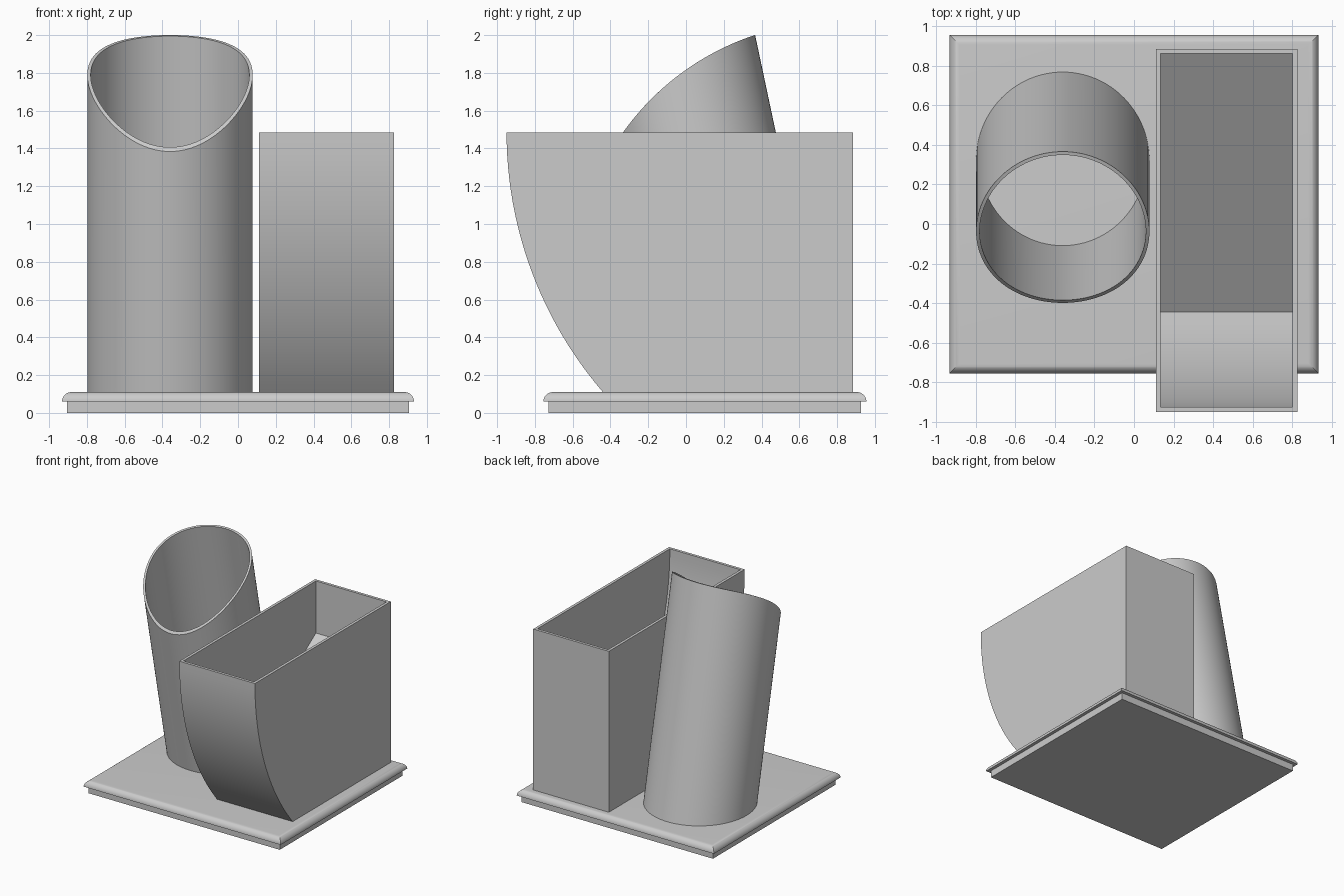
import bpy, bmesh, math

cube = bpy.data.objects.get("Cube")
if cube:
    bpy.data.objects.remove(cube)

grey = bpy.data.materials.new("light grey")
grey.use_nodes = True
colour = (0.6, 0.6, 0.6, 1)
grey.diffuse_color = colour
grey.node_tree.nodes["Principled BSDF"].inputs["Base Color"].default_value = colour


def finish(name, bm):
    bmesh.ops.recalc_face_normals(bm, faces=bm.faces[:])
    mesh = bpy.data.meshes.new(name)
    bm.to_mesh(mesh)
    bm.free()
    mesh.materials.append(grey)
    ob = bpy.data.objects.new(name, mesh)
    bpy.context.collection.objects.link(ob)
    bpy.ops.object.select_all(action='DESELECT')
    ob.select_set(True)
    bpy.context.view_layer.objects.active = ob
    bpy.ops.object.shade_smooth_by_angle(angle=math.radians(30))
    return ob


def add_ring(bm, points):
    return [bm.verts.new(p) for p in points]


def bridge(bm, a, b, closed=True):
    n = len(a)
    for i in range(n if closed else n - 1):
        j = (i + 1) % n
        bm.faces.new((a[i], a[j], b[j], b[i]))


# Base: a narrow plinth under a wider slab with a rounded top edge
HALF_X, HALF_Y, MID_Y = 0.932, 0.855, 0.1
BASE_TOP, ROUND = 0.11, 0.05


def rectangle(inset, z):
    x, y = HALF_X - inset, HALF_Y - inset
    return [(sx * x, MID_Y + sy * y, z)
            for sx, sy in ((-1, -1), (1, -1), (1, 1), (-1, 1))]


steps = [(0.028, 0), (0.028, BASE_TOP - ROUND)]
for i in range(11):
    a = i / 10 * math.pi / 2
    steps.append((ROUND * (1 - math.cos(a)), BASE_TOP - ROUND + ROUND * math.sin(a)))
bm = bmesh.new()
rings = [add_ring(bm, rectangle(*s)) for s in steps]
for lower, upper in zip(rings, rings[1:]):
    bridge(bm, lower, upper)
bm.faces.new(rings[0])
bm.faces.new(rings[-1])
finish("base", bm)

# Leaning tube: its mouth is trimmed along an arc that drops to the front
LEAN = math.radians(12)
TUBE_X, TUBE_Y, SIDES = -0.36, 0.32, 96
CUT_Y, CUT_Z, CUT_R = 0.8, 0.68, 1.39


def tube_ring(radius, top):
    points = []
    for i in range(SIDES):
        a = 2 * math.pi * i / SIDES
        x = TUBE_X + radius * math.cos(a)
        y = TUBE_Y + radius * math.sin(a) / math.cos(LEAN)
        z = BASE_TOP
        if top:
            # Where the leaning line leaves the trimming arc
            t, dy, dz = math.tan(LEAN), y - CUT_Y, BASE_TOP - CUT_Z
            qa, qb, qc = 1 + t * t, dz - t * dy, dy * dy + dz * dz - CUT_R ** 2
            s = (-qb + math.sqrt(qb * qb - qa * qc)) / qa
            y, z = y - t * s, z + s
        points.append((x, y, z))
    return points


bm = bmesh.new()
loops = [add_ring(bm, tube_ring(r, top))
         for r, top in ((0.438, False), (0.438, True), (0.42, True), (0.42, False))]
for i in range(4):
    bridge(bm, loops[i], loops[(i + 1) % 4])
finish("leaning_tube", bm)

# Open box: bowed front wall, and a sloping floor inside
BOX_TOP, ARC_Y, ARC_R, WALL = 1.485, 1.158, 2.108, 0.024


def side_profile(radius, back, back_low, front_y):
    end = math.acos((ARC_Y - front_y) / radius)
    points = [(back, BOX_TOP), (back, back_low)]
    for i in range(25):
        a = end * (1 - i / 24)
        points.append((ARC_Y - radius * math.cos(a), BOX_TOP - radius * math.sin(a)))
    return points


def shell(bm, profile, x0, x1):
    left, right = [add_ring(bm, [(x, y, z) for y, z in profile]) for x in (x0, x1)]
    bridge(bm, left, right, closed=False)
    bm.faces.new(left)
    bm.faces.new(right)
    return [left[0], right[0], right[-1], left[-1]]


bm = bmesh.new()
outer = shell(bm, side_profile(ARC_R, 0.885, BASE_TOP, -0.44), 0.11, 0.825)
inner = shell(bm, side_profile(ARC_R - WALL, 0.885 - WALL, 1.04, -0.445),
              0.11 + WALL, 0.825 - WALL)
bridge(bm, outer, inner)
finish("open_box", bm)
